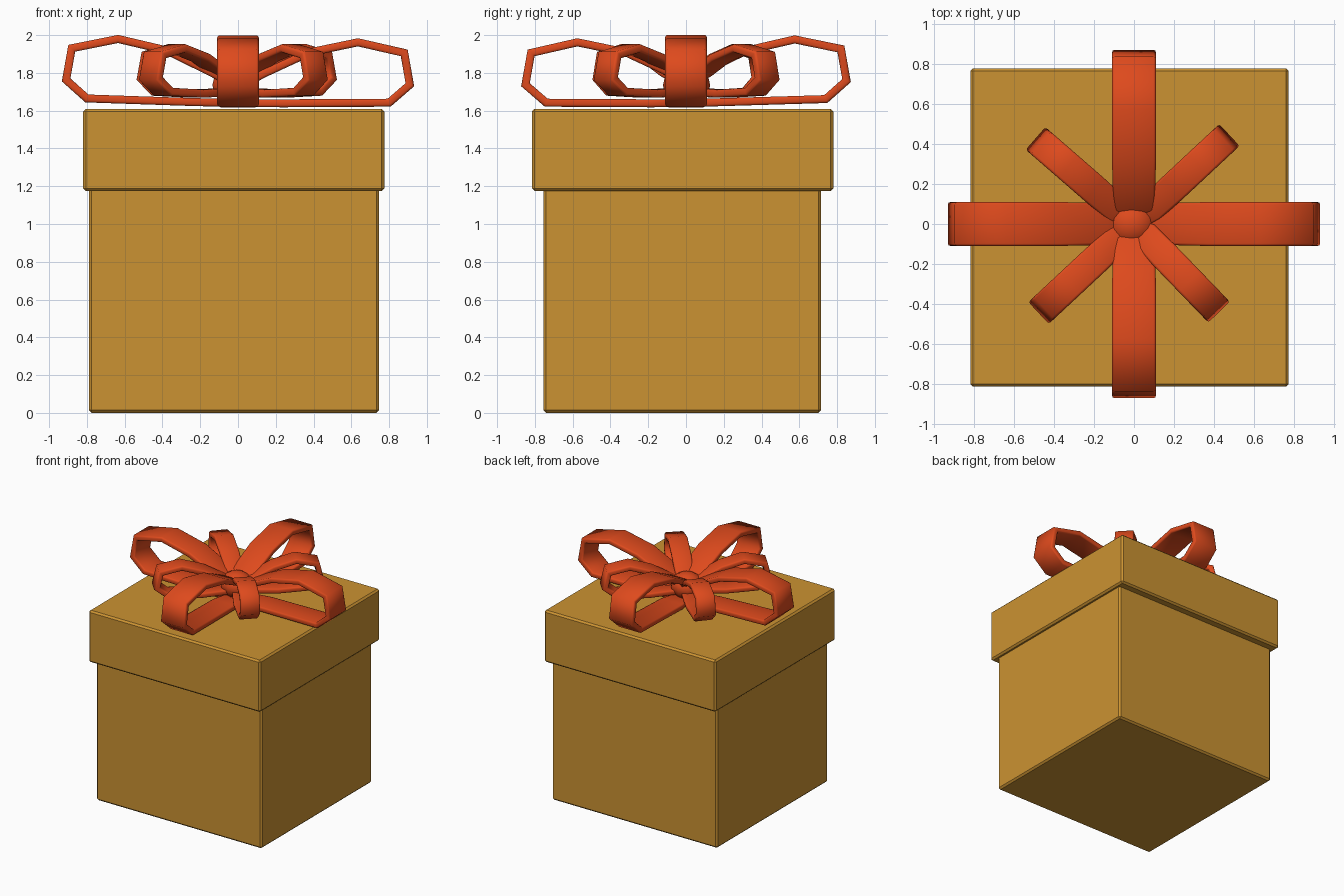
import bpy, bmesh, math
from mathutils import Matrix

if "Cube" in bpy.data.objects:
    bpy.data.objects.remove(bpy.data.objects["Cube"])


def material(name, rgb):
    m = bpy.data.materials.new(name)
    m.diffuse_color = (*rgb, 1)
    m.use_nodes = True
    m.node_tree.nodes["Principled BSDF"].inputs["Base Color"].default_value = m.diffuse_color
    return m


GOLD = material("gold_card", (0.60, 0.29, 0.032))
RED = material("red_ribbon", (0.73, 0.068, 0.012))


def smooth(ob, angle):
    bpy.ops.object.select_all(action='DESELECT')
    ob.select_set(True)
    bpy.context.view_layer.objects.active = ob
    bpy.ops.object.shade_smooth_by_angle(angle=math.radians(angle))


def box(name, x0, x1, y0, y1, z0, z1):
    bpy.ops.mesh.primitive_cube_add(size=1, location=((x0 + x1) / 2, (y0 + y1) / 2, (z0 + z1) / 2))
    ob = bpy.context.object
    ob.name = name
    ob.scale = (x1 - x0, y1 - y0, z1 - z0)
    bpy.ops.object.transform_apply(location=False, rotation=False, scale=True)
    bev = ob.modifiers.new("soft_edges", 'BEVEL')
    bev.width, bev.segments = 0.014, 1
    ob.data.materials.append(GOLD)


def ribbon_loop(name, path, width, angle, shift=0.0, tilt=0.0):
    """Thick ribbon strip following (radius, height, width factor) points, turned about z."""
    bm = bmesh.new()
    rows = []
    for r, z, w in path:
        r2 = r + shift if r > 0.1 else r
        rows.append([bm.verts.new((r2, s * w * width / 2, z + r * tilt)) for s in (-1, 1)])
    for a, b in zip(rows, rows[1:]):
        bm.faces.new((a[0], b[0], b[1], a[1]))
    bm.transform(Matrix.Rotation(math.radians(angle), 4, 'Z'))
    me = bpy.data.meshes.new(name)
    bm.to_mesh(me)
    bm.free()
    ob = bpy.data.objects.new(name, me)
    bpy.context.collection.objects.link(ob)
    me.materials.append(RED)
    sol = ob.modifiers.new("thickness", 'SOLIDIFY')
    sol.thickness, sol.offset, sol.use_even_offset = 0.042, 0, True
    bev = ob.modifiers.new("rounded_rim", 'BEVEL')
    bev.width, bev.segments = 0.012, 2
    bev.limit_method, bev.angle_limit = 'ANGLE', math.radians(70)
    smooth(ob, 50)


# Box and lid
box("box_body", -0.79, 0.747, -0.755, 0.715, 0.0, 1.20)
box("box_lid", -0.82, 0.775, -0.815, 0.78, 1.175, 1.61)

# Four large bow loops
BIG = [(0.02, 1.64, 0.6), (0.25, 1.643, 0.95), (0.80, 1.655, 1), (0.91, 1.752, 1),
       (0.88, 1.92, 1), (0.635, 1.972, 1), (0.38, 1.915, 1), (0.14, 1.80, 0.95), (0.03, 1.74, 0.6)]
for name, ang, shift, tilt in (("right", 0, 0, -0.016), ("back", 90, -0.06, 0.008),
                               ("left", 180, 0, 0.012), ("front", 270, -0.06, -0.016)):
    ribbon_loop("large_loop_" + name, BIG, 0.22, ang, shift, tilt)

# Four small diagonal loops
SMALL = [(0.03, 1.70, 0.7), (0.30, 1.69, 1), (0.54, 1.70, 1), (0.63, 1.77, 1),
         (0.60, 1.895, 1), (0.44, 1.93, 1), (0.27, 1.88, 1), (0.12, 1.80, 0.95), (0.04, 1.76, 0.7)]
for i, (ang, shift) in enumerate(((43, 0), (139, 0), (223, 0), (314, -0.04))):
    ribbon_loop(f"small_loop_{i + 1}", SMALL, 0.15, ang, shift)

# Centre knot
bpy.ops.mesh.primitive_uv_sphere_add(segments=10, ring_count=8, radius=1, location=(-0.012, 0.003, 1.735))
knot = bpy.context.object
knot.name = "bow_knot"
knot.scale = (0.13, 0.125, 0.105)
knot.data.materials.append(RED)
smooth(knot, 50)
